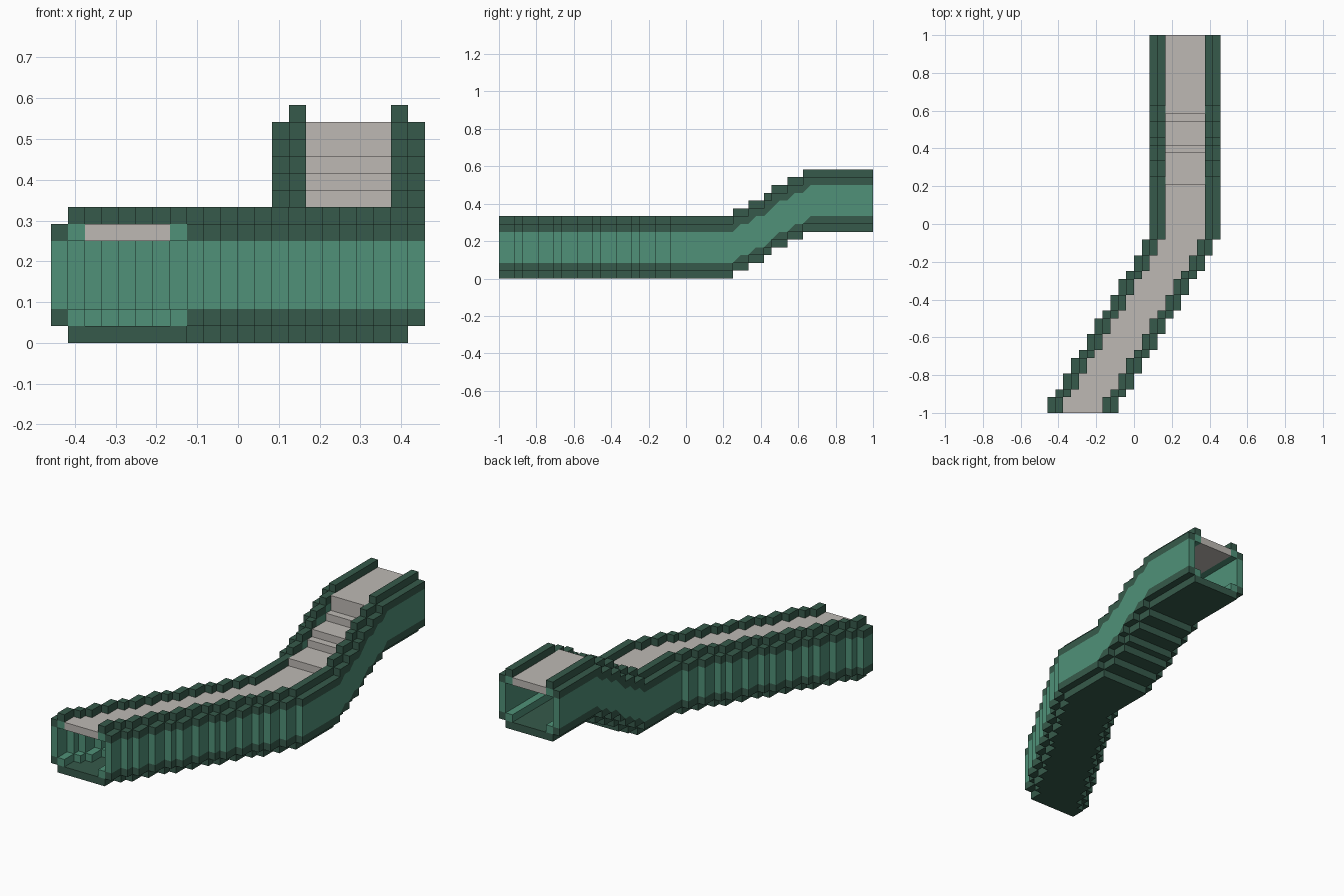
import bpy
import bmesh

cube = bpy.data.objects.get("Cube")
if cube:
    bpy.data.objects.remove(cube, do_unlink=True)

UNIT = 1 / 24      # edge of one block
LENGTH = 48        # blocks along y
RAMP_START = 30


def material(name, rgb):
    mat = bpy.data.materials.new(name)
    mat.use_nodes = True
    mat.diffuse_color = (*rgb, 1)
    mat.node_tree.nodes["Principled BSDF"].inputs["Base Color"].default_value = (*rgb, 1)
    return mat


dark_green = material("dark_green", (0.037, 0.102, 0.07))
mid_green = material("mid_green", (0.08, 0.283, 0.188))
warm_grey = material("warm_grey", (0.509, 0.485, 0.456))


# Sideways and upward offset of the cross-section at each block along y
def shift(y):
    return min(13, (3 * y + 1) // 5)


def lift(y):
    return max(0, min(6, (3 * (y - 27) + 1) // 5 - 1))


def deck_lift(y):
    return sum(y >= step for step in (29, 33, 34, 37, 38, 38))


def runs(key):
    """Stretches of y over which the key stays constant."""
    start = 0
    for y in range(1, LENGTH + 1):
        if y == LENGTH or key(y) != key(start):
            yield start, y
            start = y


def slab(bm, x, width, y0, y1, bottom, top):
    """Block whose bottom and top are (front, back) heights."""
    verts = {}
    for i, px in enumerate((x, x + width)):
        for j, py in enumerate((y0, y1)):
            for k, pz in enumerate((bottom[j], top[j])):
                verts[i, j, k] = bm.verts.new(
                    ((px - 11) * UNIT, (py - LENGTH / 2) * UNIT, pz * UNIT))
    for axis in range(3):
        for side in (0, 1):
            loop = []
            for a, b in ((0, 0), (1, 0), (1, 1), (0, 1)):
                corner = [a, b]
                corner.insert(axis, side)
                loop.append(verts[tuple(corner)])
            bm.faces.new(loop)


def finish(name, bm, mat):
    bmesh.ops.recalc_face_normals(bm, faces=bm.faces)
    mesh = bpy.data.meshes.new(name)
    bm.to_mesh(mesh)
    bm.free()
    mesh.materials.append(mat)
    obj = bpy.data.objects.new(name, mesh)
    bpy.context.scene.collection.objects.link(obj)


def stepped(name, x, width, z0, z1, mat, rise=lift):
    """Strip of blocks that follows the path in steps."""
    bm = bmesh.new()
    for y0, y1 in runs(lambda y: (shift(y), rise(y))):
        up = rise(y0)
        slab(bm, x + shift(y0), width, y0, y1, (z0 + up,) * 2, (z1 + up,) * 2)
    finish(name, bm, mat)


def side_strip(name, x, z0, z1, mat, slope_bottom, slope_top):
    """Side wall strip whose chosen edges slope over each ramp step."""
    bm = bmesh.new()
    for y0, y1 in runs(lambda y: (shift(y), lift(y))):
        up = lift(y0)
        rising = y0 >= RAMP_START
        pieces = [(y0, y0 + 1, up - 1), (y0 + 1, y1, up)] if rising else [(y0, y1, up)]
        for a, b, front in pieces:
            if a == b:
                continue
            bottom = (z0 + (front if slope_bottom else up), z0 + up)
            top = (z1 + (front if slope_top else up), z1 + up)
            slab(bm, x + shift(y0), 1, a, b, bottom, top)
    finish(name, bm, mat)


# Underside and walking deck
stepped("floor_plate", 1, 7, 0, 1, dark_green)
stepped("deck", 2, 5, 6, 7, warm_grey, deck_lift)

# Tall last riser of the deck stairs
riser = bmesh.new()
slab(riser, 2 + shift(38), 5, 38, 39, (11, 11), (12, 12))
finish("top_riser", riser, warm_grey)

# Both sides share the same strips; outer and inner columns are mirrored
for side, outer, inner in (("right", 0, 1), ("left", 8, 7)):
    side_strip(side + "_lower_rail", outer, 1, 2, dark_green, False, True)
    side_strip(side + "_wall", outer, 2, 6, mid_green, True, True)
    side_strip(side + "_upper_rail", outer, 6, 7, dark_green, True, False)
    stepped(side + "_lower_ledge", inner, 1, 1, 2, mid_green)
    stepped(side + "_upper_ledge", inner, 1, 6, 7, mid_green)
    stepped(side + "_curb", inner, 1, 7, 8, dark_green)
